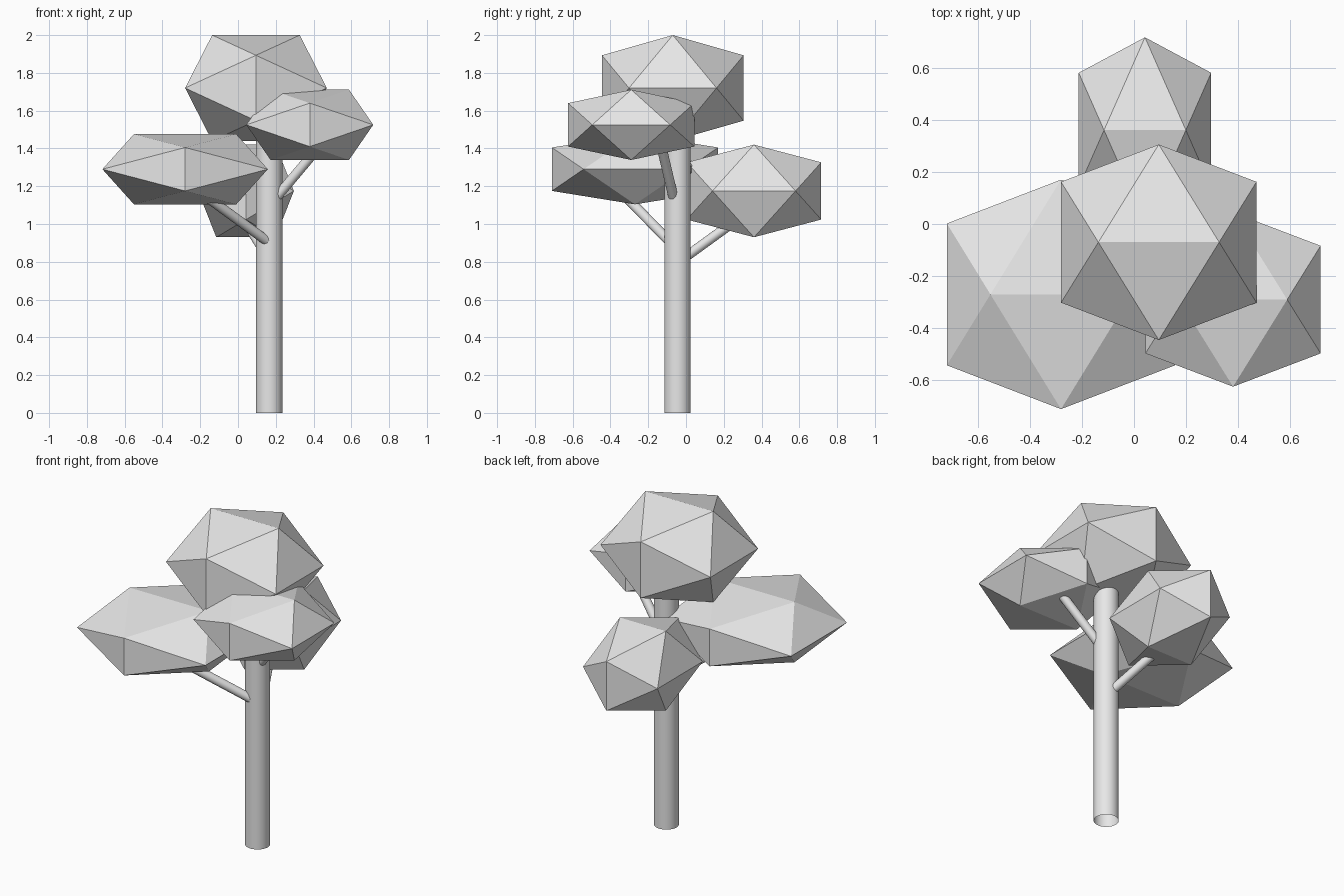
import bpy, bmesh, math
from mathutils import Vector, Matrix

cube = bpy.data.objects.get("Cube")
if cube:
    bpy.data.objects.remove(cube, do_unlink=True)

PHI = (1 + math.sqrt(5)) / 2

grey = bpy.data.materials.new("plain_grey")
grey.use_nodes = True
grey.diffuse_color = (0.8, 0.8, 0.8, 1)
grey.node_tree.nodes["Principled BSDF"].inputs["Base Color"].default_value = (0.8, 0.8, 0.8, 1)


def add_object(name, bm, smooth):
    bmesh.ops.recalc_face_normals(bm, faces=bm.faces)
    for face in bm.faces:
        face.smooth = smooth
    mesh = bpy.data.meshes.new(name)
    bm.to_mesh(mesh)
    bm.free()
    mesh.materials.append(grey)
    obj = bpy.data.objects.new(name, mesh)
    bpy.context.collection.objects.link(obj)
    return obj


def foliage(name, centre, half_size):
    """Stretched icosahedron built from three golden rectangles."""
    bm = bmesh.new()
    for a in (-1, 1):
        for b in (-1 / PHI, 1 / PHI):
            for corner in ((a, b, 0), (b, 0, a), (0, a, b)):
                bm.verts.new([c + k * h for c, k, h in zip(centre, corner, half_size)])
    bmesh.ops.convex_hull(bm, input=bm.verts)
    add_object(name, bm, False)


def limb(name, start, end, radius, sides):
    """Open round tube between two points."""
    start, end = Vector(start), Vector(end)
    axis = end - start
    turn = axis.to_track_quat("Z", "Y").to_matrix().to_4x4()
    bm = bmesh.new()
    bmesh.ops.create_cone(bm, cap_ends=False, segments=sides, radius1=radius,
                          radius2=radius, depth=axis.length,
                          matrix=Matrix.Translation((start + end) / 2) @ turn)
    add_object(name, bm, True)


# Trunk and branches
limb("trunk", (0.165, -0.045, 0), (0.165, -0.045, 1.5), 0.07, 32)
limb("right_branch", (0.16, -0.085, 0.905), (-0.155, -0.31, 1.135), 0.026, 20)
limb("left_branch", (0.19, -0.063, 1.125), (0.43, -0.13, 1.41), 0.026, 20)
limb("back_branch", (0.16, -0.01, 0.82), (0.03, 0.28, 1.03), 0.026, 20)

# Foliage clumps
foliage("top_foliage", (0.095, -0.07, 1.72), (0.375, 0.375, 0.28))
foliage("right_foliage", (-0.28, -0.27, 1.29), (0.438, 0.44, 0.186))
foliage("left_foliage", (0.38, -0.29, 1.525), (0.336, 0.334, 0.186))
foliage("back_foliage", (0.042, 0.36, 1.175), (0.254, 0.356, 0.245))
